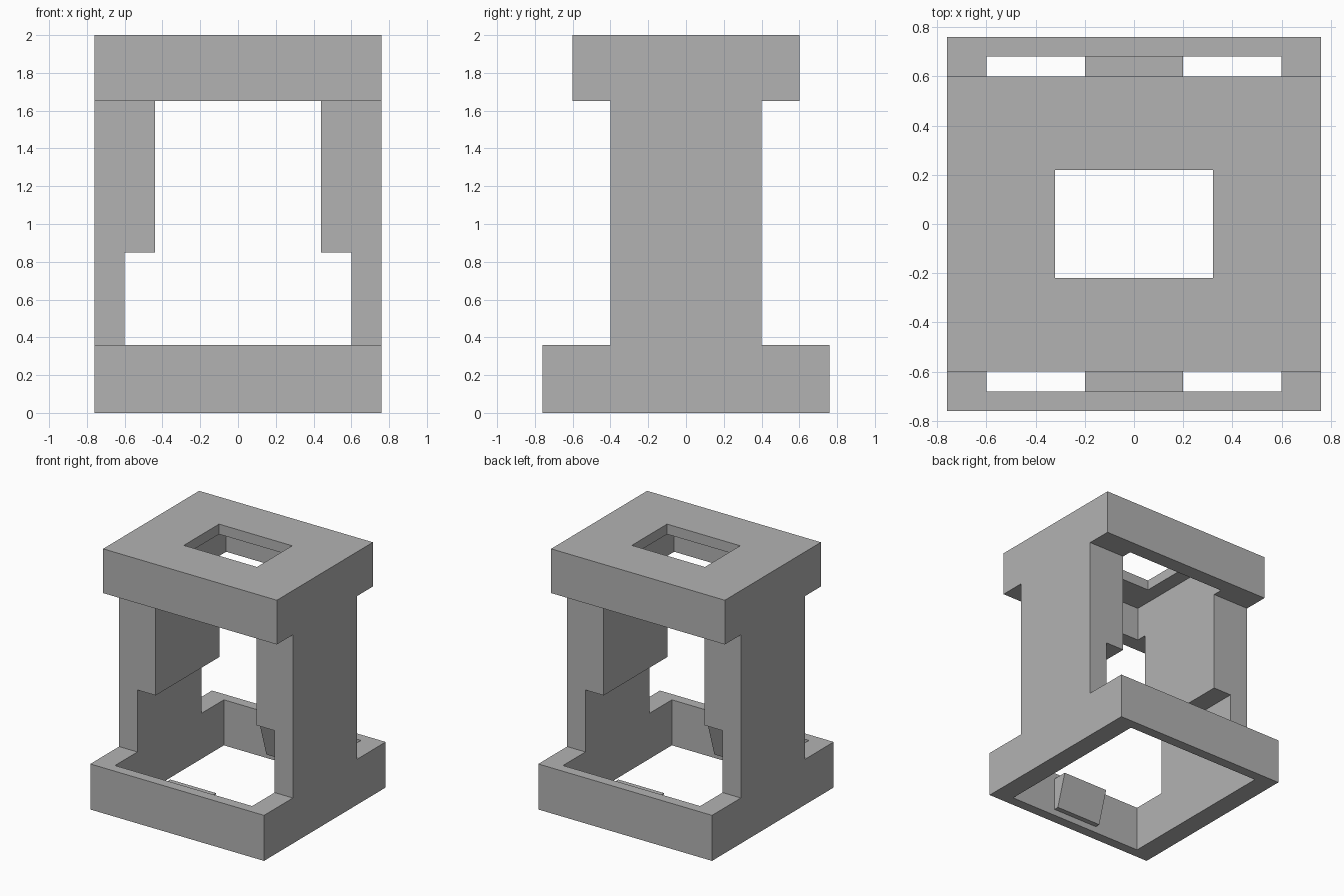
import bpy
import bmesh

cube = bpy.data.objects.get("Cube")
if cube:
    bpy.data.objects.remove(cube, do_unlink=True)

# Single plain grey
GREY = (0.45, 0.45, 0.45, 1.0)
grey = bpy.data.materials.new("plain_grey")
grey.use_nodes = True
grey.diffuse_color = GREY
grey.node_tree.nodes["Principled BSDF"].inputs["Base Color"].default_value = GREY


def finish(name, bm):
    bmesh.ops.recalc_face_normals(bm, faces=bm.faces)
    mesh = bpy.data.meshes.new(name)
    bm.to_mesh(mesh)
    bm.free()
    mesh.materials.append(grey)
    obj = bpy.data.objects.new(name, mesh)
    bpy.context.collection.objects.link(obj)
    return obj


def rect_shell(name, section):
    """Closed rectangular ring: each section entry is (half_x, half_y, z)."""
    bm = bmesh.new()
    loops = [[bm.verts.new((sx * hx, sy * hy, z))
              for sx, sy in ((-1, -1), (1, -1), (1, 1), (-1, 1))]
             for hx, hy, z in section]
    for a, b in zip(loops, loops[1:] + loops[:1]):
        for i in range(4):
            j = (i + 1) % 4
            bm.faces.new((a[i], a[j], b[j], b[i]))
    return finish(name, bm)


def prism(name, profile, half, place):
    """Extrude a 2D profile from -half to +half; place maps (u, v, w) to xyz."""
    bm = bmesh.new()
    ends = [[bm.verts.new(place(u, v, w)) for u, v in profile] for w in (-half, half)]
    bm.faces.new(ends[0])
    bm.faces.new(ends[1])
    for i in range(len(profile)):
        j = (i + 1) % len(profile)
        bm.faces.new((ends[0][i], ends[0][j], ends[1][j], ends[1][i]))
    return finish(name, bm)


BASE_TOP, CAP_BOTTOM, STEP = 0.36, 1.65, 0.85

# Base: open rectangular frame
rect_shell("base_frame", [(0.76, 0.76, 0), (0.76, 0.76, BASE_TOP),
                          (0.6, 0.68, BASE_TOP), (0.6, 0.68, 0)])

# Cap: hollow from below, with a window through its thin top
rect_shell("cap", [(0.76, 0.6, CAP_BOTTOM), (0.76, 0.6, 2), (0.32, 0.22, 2),
                   (0.32, 0.22, 1.92), (0.44, 0.48, 1.92), (0.44, 0.48, CAP_BOTTOM)])

# Side columns, thicker above the step
column = [(0.76, BASE_TOP), (0.76, CAP_BOTTOM), (0.44, CAP_BOTTOM),
          (0.44, STEP), (0.6, STEP), (0.6, BASE_TOP)]
for side, s in (("left", 1), ("right", -1)):
    prism(side + "_column", column, 0.4, lambda u, v, w: (s * u, w, v))

# Wedge-shaped catches on the front and back inner walls of the base
catch = [(0.68, 0.05), (0.64, 0.05), (0.56, 0.31), (0.68, 0.31)]
for side, s in (("back", 1), ("front", -1)):
    prism(side + "_catch", catch, 0.2, lambda u, v, w: (w, s * u, v))
